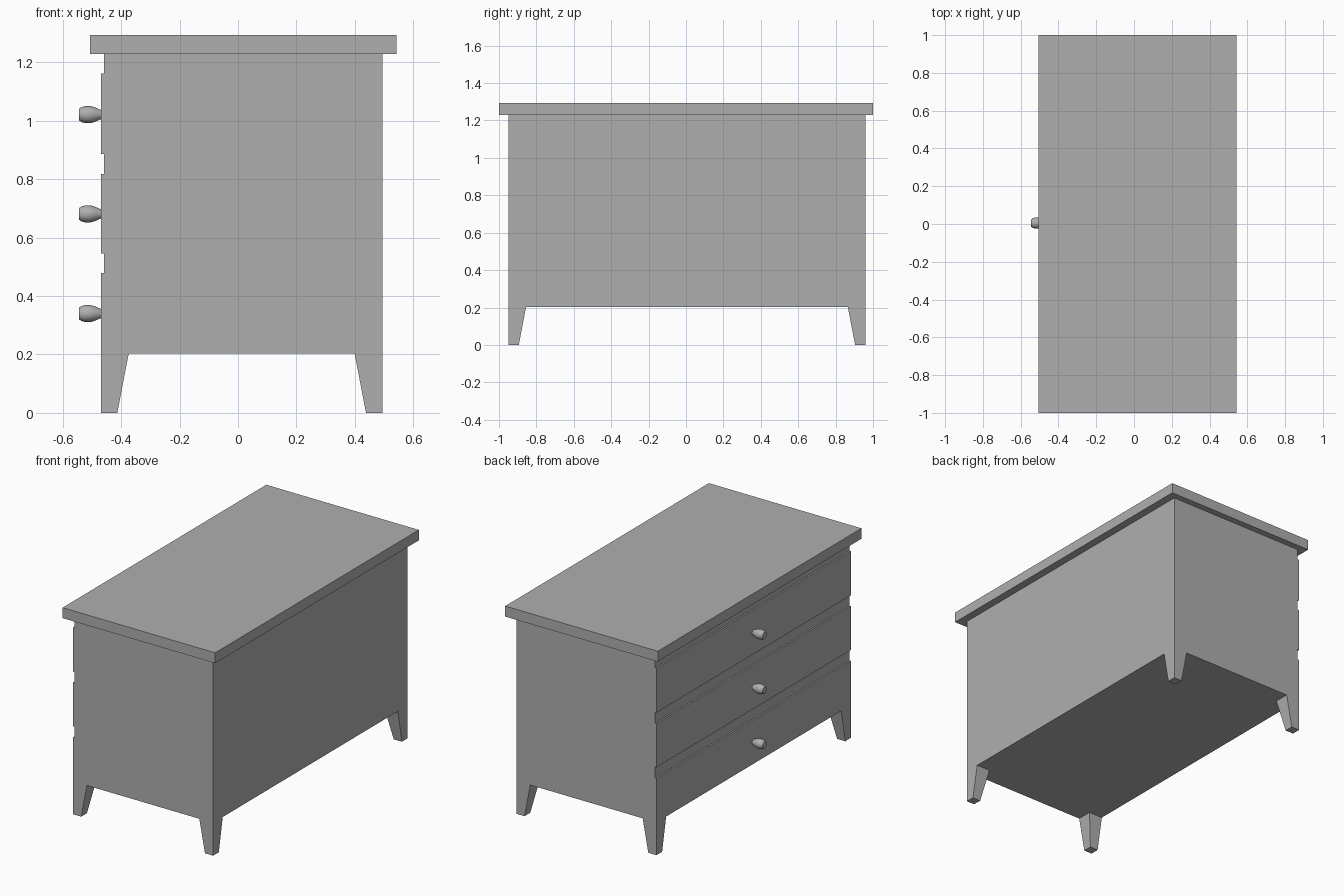
import bpy, bmesh
from math import pi
from mathutils import Vector

if "Cube" in bpy.data.objects:
    bpy.data.objects.remove(bpy.data.objects["Cube"])

X0, X1 = -0.459, 0.494      # carcass depth (drawers face -x)
XF = -0.469                 # drawer front plane
Y0, Y1 = -0.95, 0.96        # carcass width
YC = (Y0 + Y1) / 2
ZB, ZT = 0.204, 1.228       # carcass bottom and top

# Dark grey paint for every part
paint = bpy.data.materials.new("dark_grey_paint")
paint.diffuse_color = (0.43, 0.43, 0.43, 1)
paint.use_nodes = True
paint.node_tree.nodes["Principled BSDF"].inputs["Base Color"].default_value = paint.diffuse_color


def finish(name, bm):
    bmesh.ops.recalc_face_normals(bm, faces=bm.faces)
    mesh = bpy.data.meshes.new(name)
    bm.to_mesh(mesh)
    bm.free()
    mesh.materials.append(paint)
    obj = bpy.data.objects.new(name, mesh)
    bpy.context.collection.objects.link(obj)
    return obj


def box(name, lo, hi):
    lo, hi = Vector(lo), Vector(hi)
    bm = bmesh.new()
    bmesh.ops.create_cube(bm, size=1)
    bmesh.ops.scale(bm, vec=hi - lo, verts=bm.verts)
    bmesh.ops.translate(bm, vec=(lo + hi) / 2, verts=bm.verts)
    return finish(name, bm)


def leg(name, x, y, sx, sy):
    # Outer corner stays vertical; the two inner faces taper to the foot
    bm = bmesh.new()
    rings = []
    for z, w in ((0, 0.056), (ZB, 0.095)):
        rings.append([bm.verts.new((x + sx * w * a, y + sy * w * b, z))
                      for a, b in ((0, 0), (1, 0), (1, 1), (0, 1))])
    low, top = rings
    bm.faces.new(low)
    bm.faces.new(top)
    for i in range(4):
        j = (i + 1) % 4
        bm.faces.new((low[i], low[j], top[j], top[i]))
    return finish(name, bm)


def knob(name, z):
    # (distance out from the drawer, radius)
    profile = [(-0.002, 0.015), (0.008, 0.019), (0.02, 0.0245), (0.032, 0.0282),
               (0.044, 0.0295), (0.056, 0.0285), (0.067, 0.0255), (0.075, 0.02), (0.076, 0)]
    bm = bmesh.new()
    verts = [bm.verts.new((XF - d, YC, z + r)) for d, r in profile]
    edges = [bm.edges.new(pair) for pair in zip(verts, verts[1:])]
    bmesh.ops.spin(bm, geom=verts + edges, cent=(0, YC, z), axis=(1, 0, 0),
                   angle=2 * pi, steps=32)
    bmesh.ops.remove_doubles(bm, verts=bm.verts, dist=1e-5)
    obj = finish(name, bm)
    bpy.context.view_layer.objects.active = obj
    obj.select_set(True)
    bpy.ops.object.shade_smooth_by_angle(angle=pi / 5)
    obj.select_set(False)


# Top slab and carcass
box("top_slab", (-0.506, -1, ZT), (0.543, 1, 1.293))
box("carcass", (X0, Y0, ZB), (X1, Y1, ZT))

# Full-width drawer fronts with recessed gaps between, one knob each
drawers = ((ZB, 0.478, 0.340), (0.546, 0.818, 0.681), (0.886, 1.161, 1.021))
for label, (z0, z1, zk) in zip(("bottom", "middle", "upper"), drawers):
    box(label + "_drawer_front", (XF, Y0, z0), (X0, Y1, z1))
    knob(label + "_drawer_knob", zk)

# Tapered corner legs
for side, x, sx in (("drawer_side", XF, 1), ("rear", X1, -1)):
    for end, y, sy in (("right", Y0, 1), ("left", Y1, -1)):
        leg(f"{side}_{end}_leg", x, y, sx, sy)
